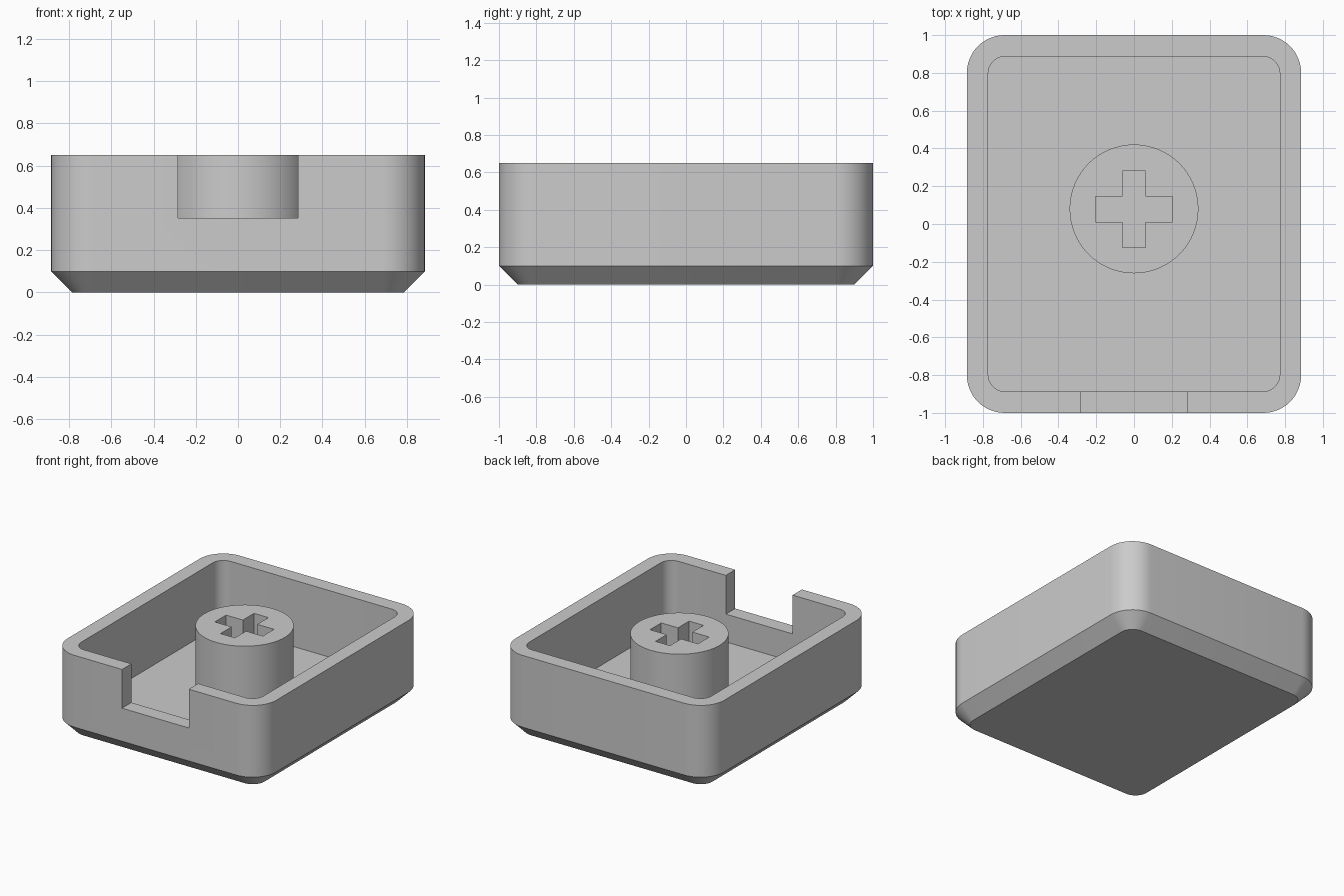
import bpy, bmesh, math

if "Cube" in bpy.data.objects:
    bpy.data.objects.remove(bpy.data.objects["Cube"])

HX, HY, H = 0.885, 1.0, 0.65      # outer half sizes and height
FLOOR, POST_Y = 0.14, 0.08

grey = bpy.data.materials.new("plain grey")
grey.diffuse_color = (0.6, 0.6, 0.6, 1)
grey.use_nodes = True
grey.node_tree.nodes["Principled BSDF"].inputs["Base Color"].default_value = grey.diffuse_color


def make_object(name, bm):
    bmesh.ops.recalc_face_normals(bm, faces=bm.faces)
    mesh = bpy.data.meshes.new(name)
    bm.to_mesh(mesh)
    bm.free()
    mesh.materials.append(grey)
    obj = bpy.data.objects.new(name, mesh)
    bpy.context.collection.objects.link(obj)
    return obj


def rounded_ring(bm, hx, hy, r, z, steps=12):
    ring = []
    for q, (sx, sy) in enumerate([(1, 1), (-1, 1), (-1, -1), (1, -1)]):
        for i in range(steps + 1):
            a = math.pi / 2 * (q + i / steps)
            ring.append(bm.verts.new((sx * (hx - r) + r * math.cos(a),
                                      sy * (hy - r) + r * math.sin(a), z)))
    return ring


def prism(name, points, z0, z1):
    bm = bmesh.new()
    face = bm.faces.new([bm.verts.new((x, y, z0)) for x, y in points])
    up = bmesh.ops.extrude_face_region(bm, geom=[face])["geom"]
    for v in up:
        if isinstance(v, bmesh.types.BMVert):
            v.co.z = z1
    return make_object(name, bm)


def cut(obj, cutter):
    mod = obj.modifiers.new("cut", "BOOLEAN")
    mod.operation, mod.solver, mod.object = "DIFFERENCE", "EXACT", cutter
    bpy.ops.object.select_all(action="DESELECT")
    obj.select_set(True)
    bpy.context.view_layer.objects.active = obj
    bpy.ops.object.modifier_apply(modifier=mod.name)
    bpy.data.objects.remove(cutter, do_unlink=True)
    bpy.ops.object.shade_smooth_by_angle(angle=math.radians(30))


# Tray shell: chamfered base, straight walls, hollow inside
bm = bmesh.new()
rings = [rounded_ring(bm, *p) for p in (
    (HX - 0.1, HY - 0.1, 0.1, 0),
    (HX, HY, 0.2, 0.1),
    (HX, HY, 0.2, H),
    (HX - 0.113, HY - 0.113, 0.09, H),
    (HX - 0.113, HY - 0.113, 0.09, FLOOR))]
for low, high in zip(rings, rings[1:]):
    for i in range(len(low)):
        j = (i + 1) % len(low)
        bm.faces.new((low[i], low[j], high[j], high[i]))
bm.faces.new(rings[0])
bm.faces.new(rings[-1])
shell = make_object("tray_shell", bm)

# Notch in the front wall
notch = prism("notch_cutter", [(-0.283, -1.1), (0.283, -1.1), (0.283, -0.8), (-0.283, -0.8)],
              0.353, 0.8)
cut(shell, notch)

# Central post with a cross-shaped socket
bm = bmesh.new()
bmesh.ops.create_cone(bm, cap_ends=True, segments=64, radius1=0.341, radius2=0.341, depth=H - FLOOR)
bmesh.ops.translate(bm, verts=bm.verts, vec=(0, POST_Y, (H + FLOOR) / 2))
post = make_object("central_post", bm)

L, A, B = 0.203, 0.061, 0.068     # arm length, half widths of the two bars
cross = [(L, B), (A, B), (A, L), (-A, L), (-A, B), (-L, B),
         (-L, -B), (-A, -B), (-A, -L), (A, -L), (A, -B), (L, -B)]
socket = prism("socket_cutter", [(x, y + POST_Y - 0.002) for x, y in cross], 0.2, 0.8)
cut(post, socket)
